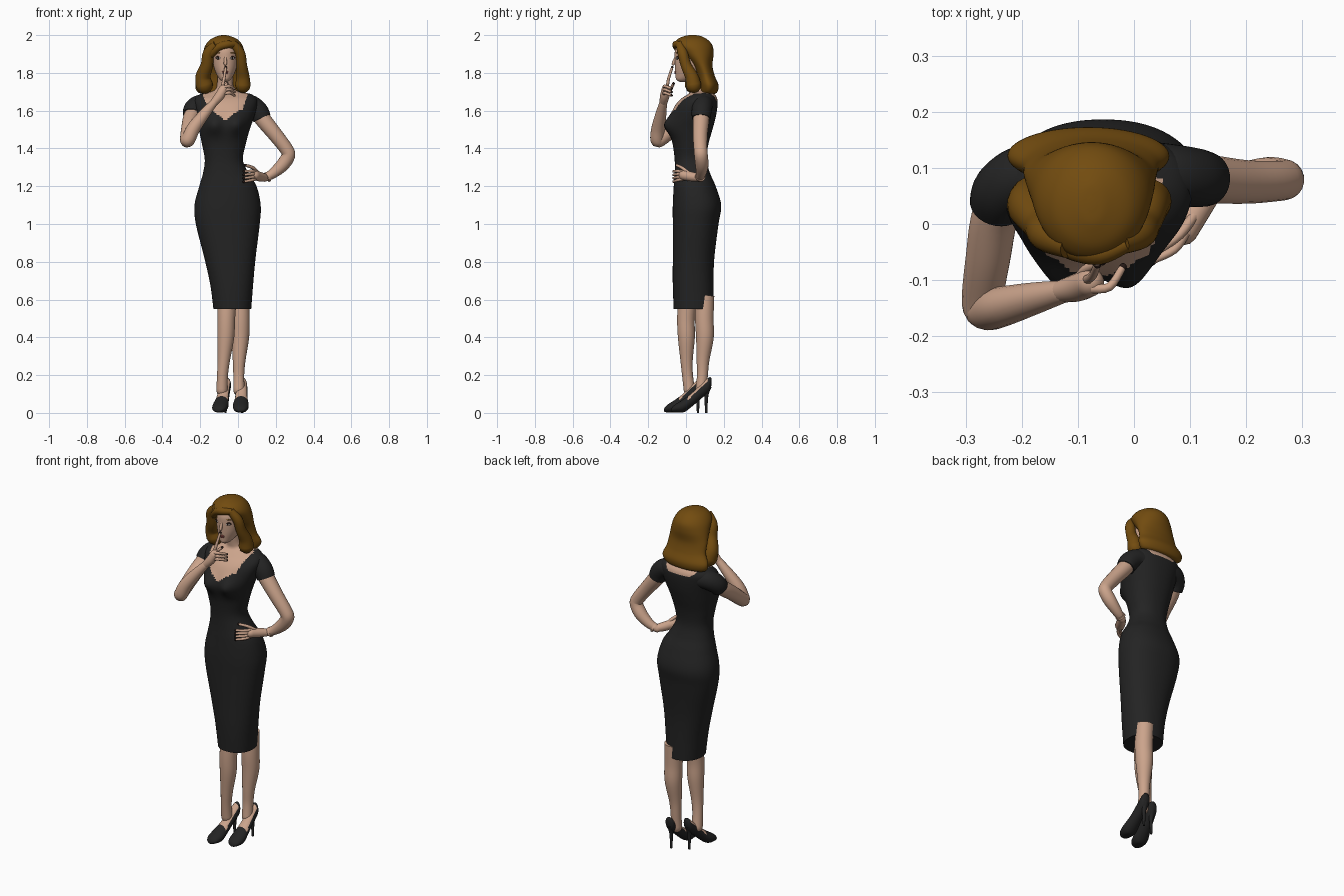
import bpy, bmesh
from math import sin, cos, pi, exp, copysign, radians
from mathutils import Vector, Matrix

cube = bpy.data.objects.get("Cube")
if cube:
    bpy.data.objects.remove(cube)


def material(name, r, g, b):
    m = bpy.data.materials.new(name)
    m.use_nodes = True
    m.diffuse_color = (r, g, b, 1)
    m.node_tree.nodes["Principled BSDF"].inputs["Base Color"].default_value = (r, g, b, 1)
    return m


SKIN = material("skin", .60, .37, .26)
BLACK = material("black_cloth", .017, .017, .017)
HAIR = material("auburn_hair", .17, .072, .005)
LIPS = material("lip_red", .33, .09, .075)
WHITE = material("eye_white", .7, .68, .65)
DARK = material("dark_brown", .02, .01, .008)


def finish(name, bm, mats, rule=None):
    """Turn a bmesh into a smooth object; rule picks the material of each face."""
    bmesh.ops.recalc_face_normals(bm, faces=bm.faces)
    bm.normal_update()
    for f in bm.faces:
        f.material_index = rule(f.calc_center_median(), f.normal) if rule else 0
    me = bpy.data.meshes.new(name)
    bm.to_mesh(me)
    bm.free()
    ob = bpy.data.objects.new(name, me)
    bpy.context.collection.objects.link(ob)
    for m in mats:
        me.materials.append(m)
    bpy.ops.object.select_all(action='DESELECT')
    ob.select_set(True)
    bpy.context.view_layer.objects.active = ob
    bpy.ops.object.shade_smooth_by_angle(angle=radians(50))
    return ob


def refine(rows, n):
    """Smooth curve through rows of numbers."""
    out = []
    for i in range(len(rows) - 1):
        p = [rows[max(0, min(len(rows) - 1, i + k))] for k in (-1, 0, 1, 2)]
        for s in range(n):
            t = s / n
            out.append([b + .5 * t * (c - a + t * (2*a - 5*b + 4*c - d + t * (3*(b - c) + d - a)))
                        for a, b, c, d in zip(*p)])
    return out + [list(rows[-1])]


def bridge(name, rings, mats, rule=None):
    bm = bmesh.new()
    vs = [[bm.verts.new(p) for p in ring] for ring in rings]
    n = len(vs[0])
    for a, b in zip(vs, vs[1:]):
        for i in range(n):
            bm.faces.new((a[i], a[(i + 1) % n], b[(i + 1) % n], b[i]))
    bm.faces.new(vs[0][::-1])
    bm.faces.new(vs[-1])
    return finish(name, bm, mats, rule)


def loft(name, rows, mats, rule=None, n=5, seg=48, power=1.0, shape=None):
    """Stack of level rings; each row is z, left x, right x, front y, back y."""
    rings = []
    for z, xl, xr, yf, yb in refine(rows, n):
        ring = []
        for k in range(seg):
            c, s = cos(2 * pi * k / seg), sin(2 * pi * k / seg)
            c, s = (copysign(abs(v) ** power, v) for v in (c, s))
            p = Vector(((xl + xr + (xr - xl) * c) / 2, (yf + yb + (yb - yf) * s) / 2, z))
            ring.append(shape(p, s) if shape else p)
        rings.append(ring)
    return bridge(name, rings, mats, rule)


def tube(name, rows, mat, n=5, seg=20, rounded=True):
    """Round limb along a path; each row is x, y, z, radius."""
    rows = refine(rows, n)
    pts = [Vector(r[:3]) for r in rows]
    rad = [r[3] for r in rows]
    if rounded:
        t, end, r = (pts[-1] - pts[-2]).normalized(), pts[-1], rad[-1]
        pts += [end + t * r * .5, end + t * r * .87, end + t * r]
        rad += [r * .87, r * .5, r * .12]
    side, rings = Vector((.31, .87, .39)), []
    for i, p in enumerate(pts):
        t = (pts[min(i + 1, len(pts) - 1)] - pts[max(i - 1, 0)]).normalized()
        side = (side - t * side.dot(t)).normalized()
        up = t.cross(side)
        rings.append([p + rad[i] * (side * cos(2*pi*k/seg) + up * sin(2*pi*k/seg)) for k in range(seg)])
    return bridge(name, rings, [mat])


def blob(name, loc, size, mat, turn=0):
    bm = bmesh.new()
    bmesh.ops.create_uvsphere(bm, u_segments=20, v_segments=12, radius=1)
    m = Matrix.Translation(loc) @ Matrix.Rotation(turn, 4, 'Z') @ Matrix.Diagonal((*size, 1))
    bmesh.ops.transform(bm, matrix=m, verts=bm.verts)
    return finish(name, bm, [mat])


def finger(name, path, r=.009):
    tube(name, [(*p, r * (1 - .12 * i)) for i, p in enumerate(path)], SKIN, 4, 10)
    a, b = Vector(path[-2]), Vector(path[-1])
    blob(name + "_nail", b + (b - a).normalized() * r * .5, (r * .75,) * 3, DARK)


# Body: dress with sweetheart neckline, chest and neck
MID = -.067


def neckline(c, normal):
    d = abs(c.x - MID)
    if c.y < .08:
        edge = 1.55 + .72 * min(d, .07) + 3 * max(0, d - .09)
    else:
        edge = 1.655 + max(0, d - .07)
    return 1 if c.z > edge else 0


def bust(p, s):
    if s < 0:
        for x in (MID - .062, MID + .062):
            p.y -= .034 * min(1, -2 * s) * exp(-((p.x - x) / .045) ** 2 - ((p.z - 1.525) / .05) ** 2)
    return p


loft("dress_and_chest", [
    (.55, -.13, .07, -.065, .145), (.68, -.147, .08, -.07, .145), (.82, -.178, .093, -.07, .15),
    (1.0, -.223, .115, -.07, .172), (1.1, -.23, .12, -.07, .186), (1.2, -.205, .098, -.065, .157),
    (1.27, -.185, .055, -.06, .127), (1.34, -.176, .026, -.06, .11), (1.42, -.19, .04, -.07, .118),
    (1.5, -.207, .062, -.088, .14), (1.56, -.217, .083, -.084, .156), (1.62, -.23, .1, -.062, .166),
    (1.66, -.232, .1, -.03, .166), (1.687, -.2, .07, .01, .152), (1.703, -.135, .0, .025, .13),
    (1.73, -.112, -.024, .025, .115), (1.8, -.11, -.026, .015, .11)],
    [BLACK, SKIN], neckline, n=7, seg=112, power=.9, shape=bust)

# Arms and cap sleeves
tube("left_sleeve", [(.0, .1, 1.63, .05), (.06, .09, 1.632, .053), (.105, .083, 1.6, .053),
                     (.127, .08, 1.56, .049)], BLACK, rounded=False, seg=28)
tube("right_sleeve", [(-.14, .1, 1.63, .05), (-.2, .085, 1.63, .054), (-.234, .06, 1.608, .053),
                      (-.243, .035, 1.578, .05)], BLACK, rounded=False, seg=28)
tube("left_arm", [(.09, .085, 1.61, .042), (.135, .08, 1.55, .043), (.2, .075, 1.47, .039),
                  (.257, .077, 1.395, .036), (.266, .08, 1.36, .036), (.235, .084, 1.312, .035),
                  (.185, .08, 1.268, .027), (.14, .068, 1.243, .02)], SKIN)
tube("right_arm", [(-.215, .07, 1.62, .042), (-.246, .02, 1.57, .042), (-.26, -.06, 1.51, .04),
                   (-.27, -.135, 1.448, .037), (-.262, -.152, 1.45, .037), (-.235, -.147, 1.507, .036),
                   (-.18, -.133, 1.58, .029), (-.125, -.12, 1.645, .02)], SKIN)

# Left hand on the hip
tube("left_palm", [(.145, .07, 1.245, .02), (.118, .035, 1.25, .025), (.088, -.012, 1.258, .026)], SKIN)
for i in range(4):
    finger(f"left_finger_{i}", [(.092, -.015, 1.238 + .013 * i), (.072, -.045, 1.232 + .016 * i),
                                (.035, -.064, 1.225 + .018 * i)])
finger("left_thumb", [(.11, .02, 1.265), (.08, -.02, 1.297), (.042, -.047, 1.31)], .01)
tube("bracelet", [(.162, .077, 1.252, .027), (.152, .074, 1.247, .027)], SKIN, rounded=False)

# Right hand raised to the lips
tube("right_palm", [(-.13, -.12, 1.64, .02), (-.1, -.113, 1.675, .025), (-.078, -.104, 1.712, .025)], SKIN)
finger("right_index_finger", [(-.085, -.1, 1.72), (-.074, -.092, 1.77), (-.066, -.074, 1.825)])
for i in range(3):
    z = 1.73 - .018 * i
    finger(f"right_finger_{i}", [(-.075, -.115, z - .005), (-.044, -.112, z), (-.022, -.08, z - .012)])
finger("right_thumb", [(-.1, -.1, 1.68), (-.085, -.08, 1.715), (-.06, -.068, 1.74)], .01)

# Legs
tube("left_leg", [(.01, .1, .62, .05), (.013, .097, .5, .049), (.012, .1, .4, .047), (.006, .09, .28, .034),
                  (.004, .087, .2, .029), (.005, .08, .12, .03)], SKIN, seg=28)
tube("right_leg", [(-.058, .01, .62, .052), (-.062, .0, .5, .047), (-.065, .002, .4, .045),
                   (-.075, .003, .28, .033), (-.082, .008, .2, .029), (-.085, .018, .12, .03)], SKIN, seg=28)


# High-heeled shoes: sections run heel to toe as (fraction, height, half width, half height)
def shoe(side, heel, toe):
    heel, toe = Vector((*heel, 0)), Vector((*toe, 0))
    along = toe - heel
    across = along.cross(Vector((0, 0, 1))).normalized()
    sections = [(0, .165, .01, .018), (.06, .15, .026, .038), (.25, .115, .03, .038), (.5, .067, .035, .036),
                (.7, .037, .042, .035), (.88, .025, .037, .023), (.97, .018, .024, .014), (1, .014, .008, .006)]
    rings = []
    for f, z, w, h in refine(sections, 5):
        mid = heel + along * f
        rings.append([mid + across * w * cos(k * pi / 16) + Vector((0, 0, max(.003, z + h * sin(k * pi / 16))))
                      for k in range(32)])

    def opening(c, normal):
        f = (c - heel).dot(along) / along.length_squared
        return 1 if .08 < f < .6 and normal.z > .45 else 0
    bridge(side + "_shoe", rings, [BLACK, SKIN], opening)
    top, tip = heel + along * .1, heel + along * .13
    tube(side + "_heel", [(top.x, top.y, .14, .022), (tip.x, tip.y, .09, .011), (tip.x, tip.y, .0, .006)],
         BLACK, rounded=False, seg=14)


shoe("left", (.022, .135), (.012, -.078))
shoe("right", (-.06, .09), (-.106, -.115))

# Head and face
loft("head", [(1.753, -.08, -.055, -.035, .0), (1.765, -.096, -.039, -.052, .03),
              (1.79, -.113, -.022, -.056, .07), (1.83, -.128, -.007, -.059, .09),
              (1.88, -.134, -.001, -.06, .1), (1.92, -.133, -.002, -.058, .1),
              (1.96, -.12, -.015, -.04, .09)], [SKIN])
tube("nose", [(MID, -.054, 1.885, .006), (MID, -.062, 1.865, .008), (MID, -.067, 1.848, .009)], SKIN, seg=12)
blob("upper_lip", (MID, -.056, 1.806, ), (.017, .006, .005), LIPS)
blob("lower_lip", (MID, -.056, 1.798), (.014, .006, .005), LIPS)
for side, sx in (("left", 1), ("right", -1)):
    x, turn = MID + sx * .036, sx * .4
    blob(side + "_lashes", (x, -.046, 1.88), (.018, .004, .009), DARK, turn)
    blob(side + "_eye", (x, -.048, 1.878), (.013, .004, .005), WHITE, turn)
    blob(side + "_iris", (x, -.05, 1.878), (.005, .004, .005), DARK, turn)
    blob(side + "_eyebrow", (x, -.046, 1.905), (.02, .004, .003), HAIR, turn)

# Wavy shoulder-length hair with a rolled hem and locks framing the face
loft("hair", [(1.685, -.16, .0, .09, .14), (1.697, -.212, .043, .075, .165), (1.735, -.225, .063, .07, .172),
              (1.785, -.2, .046, .06, .152), (1.84, -.196, .04, .035, .14), (1.9, -.186, .035, -.02, .146),
              (1.945, -.173, .024, -.062, .14), (1.978, -.145, -.003, -.045, .112),
              (1.996, -.105, -.045, -.005, .075), (2.0, -.082, -.068, .025, .045)], [HAIR], n=6, seg=56)
tube("right_lock", [(-.115, -.04, 1.95, .022), (-.155, -.02, 1.905, .03), (-.165, .0, 1.84, .033),
                    (-.185, .03, 1.78, .04), (-.178, .04, 1.735, .046)], HAIR)
tube("left_lock", [(-.025, -.035, 1.955, .02), (.01, -.018, 1.905, .027), (.02, .0, 1.84, .028),
                   (.026, .03, 1.78, .035), (.026, .04, 1.735, .041)], HAIR)
tube("fringe", [(-.015, -.035, 1.952, .016), (-.06, -.052, 1.95, .02), (-.105, -.045, 1.935, .021),
                (-.145, -.022, 1.9, .024)], HAIR)
